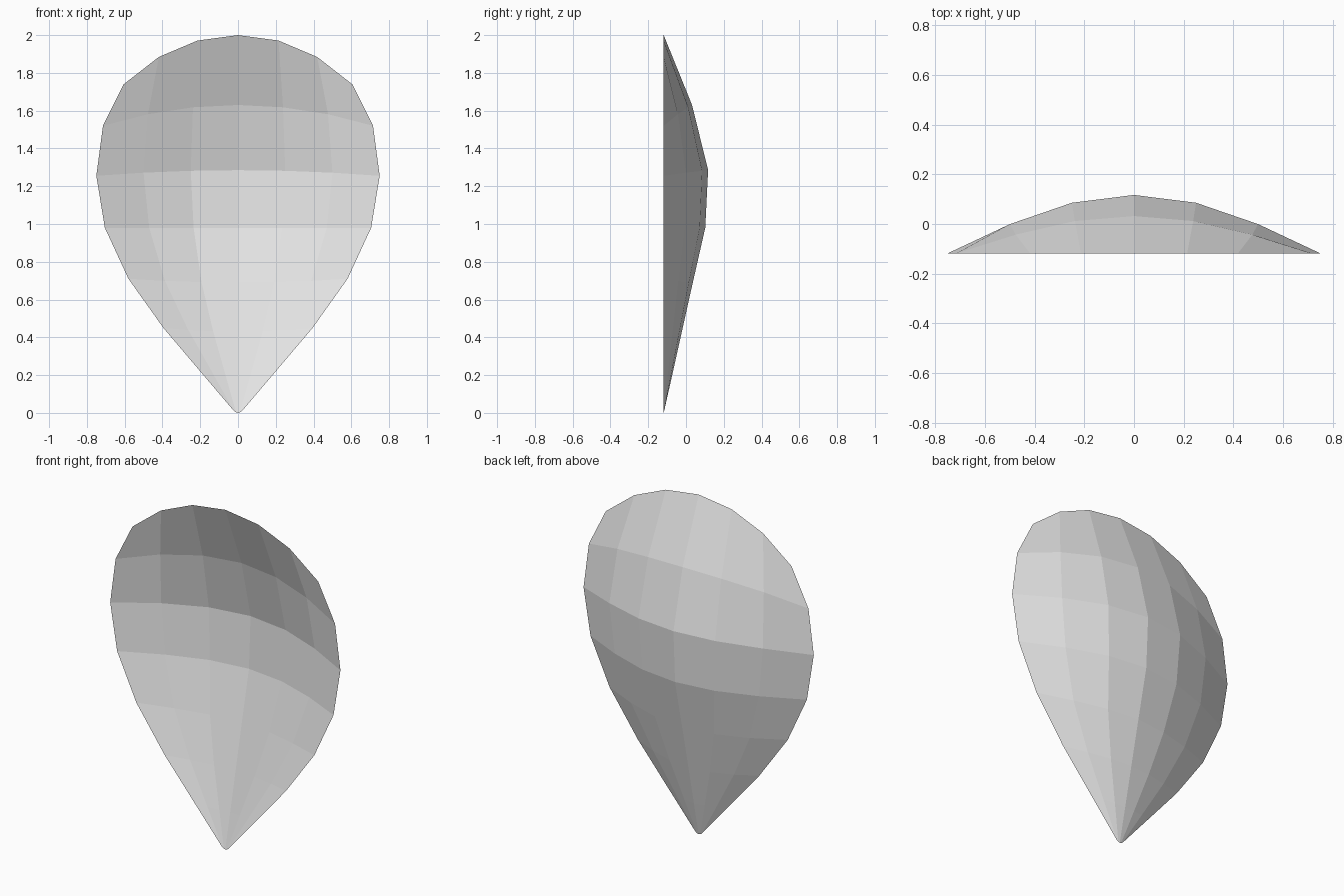
import bpy, bmesh, math

if "Cube" in bpy.data.objects:
    bpy.data.objects.remove(bpy.data.objects["Cube"])

# Plain grey surface colour
grey = bpy.data.materials.new("light_grey")
grey.diffuse_color = (0.8, 0.8, 0.8, 1.0)
grey.use_nodes = True
grey.node_tree.nodes["Principled BSDF"].inputs["Base Color"].default_value = grey.diffuse_color

# Rows of the petal: centre height, rim height, half width, bulge depth
ROWS = [
    (2.00, 1.74, 0.605, 0.0),
    (1.63, 1.52, 0.715, 0.150),
    (1.285, 1.255, 0.75, 0.235),
    (0.98, 0.98, 0.705, 0.22),
    (0.69, 0.71, 0.58, 0.154),
    (0.43, 0.45, 0.395, 0.096),
    (0.20, 0.22, 0.20, 0.045),
    (0.00, 0.02, 0.03, 0.0),
]
RIM_Y = -0.118


def petal_row(bm, index, row):
    """One cross row of seven points, arched towards the back."""
    mid_z, rim_z, half, depth = row
    verts = []
    for i in range(-3, 4):
        t = i / 3
        spread = 1 + (0.07 * (1 - t * t) if index == 0 else 0)
        y = RIM_Y + depth * math.cos(t * math.pi / 2)
        verts.append(bm.verts.new((half * t * spread, y, mid_z + (rim_z - mid_z) * t * t)))
    return verts


# Petal: a single cupped sheet, open at the front
bm = bmesh.new()
rows = [petal_row(bm, i, r) for i, r in enumerate(ROWS)]
for upper, lower in zip(rows, rows[1:]):
    for i in range(6):
        bm.faces.new((upper[i], lower[i], lower[i + 1], upper[i + 1]))
mesh = bpy.data.meshes.new("petal")
bm.to_mesh(mesh)
bm.free()
mesh.materials.append(grey)
petal = bpy.data.objects.new("petal", mesh)
bpy.context.collection.objects.link(petal)
